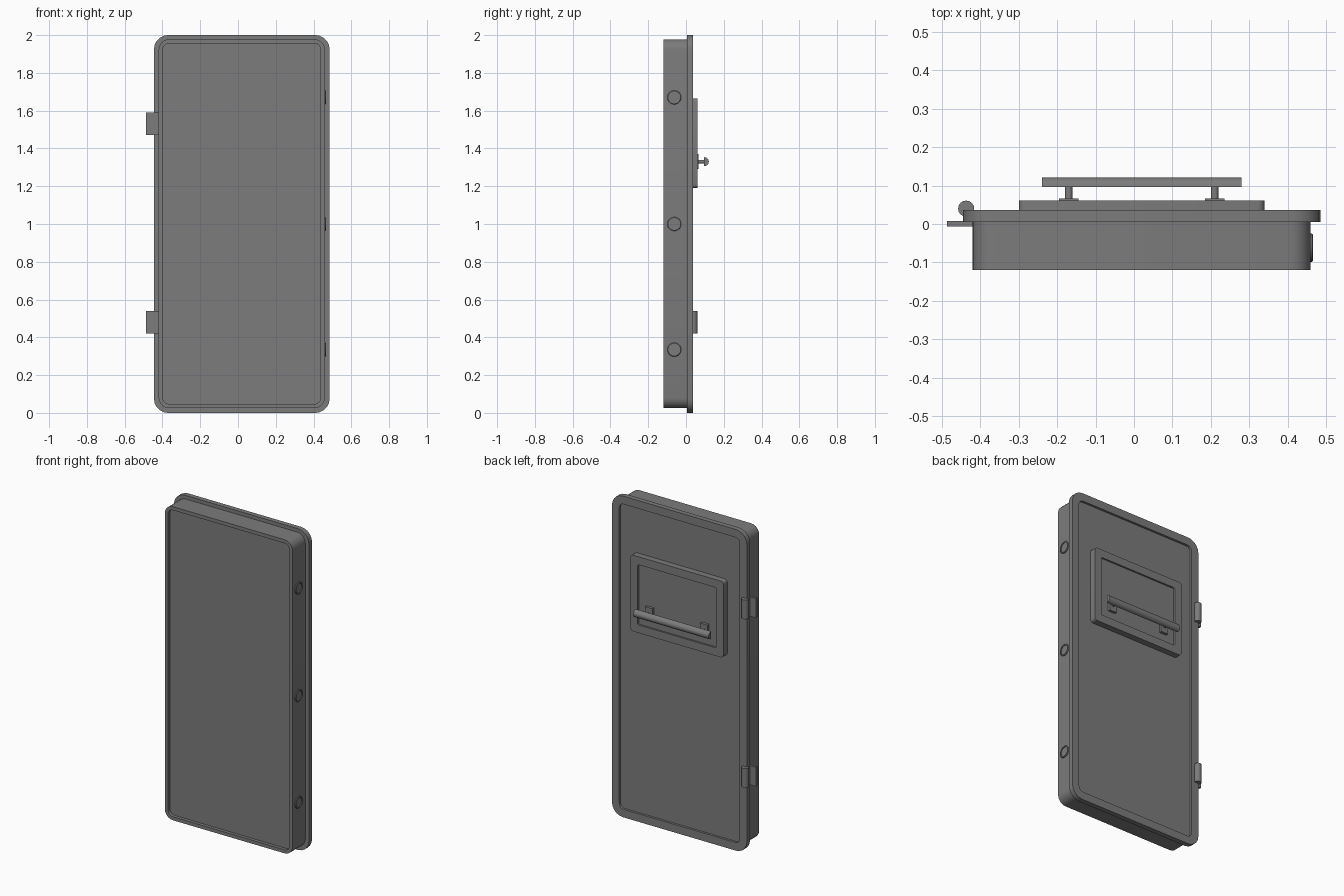
import bpy, bmesh, math
from mathutils import Vector

cube = bpy.data.objects.get("Cube")
if cube:
    bpy.data.objects.remove(cube, do_unlink=True)

steel = bpy.data.materials.new("dark grey steel")
steel.use_nodes = True
colour = (0.2, 0.2, 0.2, 1)
steel.diffuse_color = colour
steel.node_tree.nodes["Principled BSDF"].inputs["Base Color"].default_value = colour


def loft(name, loops):
    """Skin a row of matching point loops and cap both ends."""
    bm = bmesh.new()
    rings = [[bm.verts.new(p) for p in loop] for loop in loops]
    n = len(rings[0])
    for a, b in zip(rings, rings[1:]):
        for i in range(n):
            j = (i + 1) % n
            bm.faces.new((a[i], a[j], b[j], b[i]))
    bm.faces.new(rings[0][::-1])
    bm.faces.new(rings[-1])
    bmesh.ops.recalc_face_normals(bm, faces=bm.faces)
    mesh = bpy.data.meshes.new(name)
    bm.to_mesh(mesh)
    bm.free()
    mesh.materials.append(steel)
    obj = bpy.data.objects.new(name, mesh)
    bpy.context.collection.objects.link(obj)
    bpy.ops.object.select_all(action="DESELECT")
    obj.select_set(True)
    bpy.context.view_layer.objects.active = obj
    bpy.ops.object.shade_smooth_by_angle(angle=math.radians(31))
    return obj


def rounded_panel(name, x0, x1, z0, z1, radius, steps, segments=5):
    """Upright rounded panel; each step is (inset, y)."""
    loops = []
    for inset, y in steps:
        r = max(radius - inset, radius * 0.4)
        left, right = x0 + inset + r, x1 - inset - r
        low, high = z0 + inset + r, z1 - inset - r
        loop = []
        corners = [(right, high), (left, high), (left, low), (right, low)]
        for k, (cx, cz) in enumerate(corners):
            for s in range(segments + 1):
                a = math.pi / 2 * (k + s / segments)
                loop.append((cx + r * math.cos(a), y, cz + r * math.sin(a)))
        loops.append(loop)
    return loft(name, loops)


def turned(name, centre, axis, steps, sides=16):
    """Round part; each step is (radius, distance along axis)."""
    turn = Vector((0, 0, 1)).rotation_difference(Vector(axis))
    loops = []
    for r, d in steps:
        angles = [2 * math.pi * i / sides for i in range(sides)]
        loops.append([Vector(centre) + turn @ Vector((r * math.cos(a), r * math.sin(a), d))
                      for a in angles])
    return loft(name, loops)


def box(name, x0, x1, y0, y1, z0, z1):
    return loft(name, [[(x0, y, z0), (x1, y, z0), (x1, y, z1), (x0, y, z1)] for y in (y0, y1)])


# Door body with a recessed front, and the wider flange behind it
rounded_panel("door_body", -0.42, 0.46, 0.025, 1.978, 0.055,
              [(0.022, -0.1), (0.022, -0.12), (0, -0.12), (0, 0.006)])
rounded_panel("door_flange", -0.445, 0.485, 0, 2, 0.075,
              [(0, 0.005), (0, 0.036), (0.05, 0.036), (0.05, 0.022)])

# Raised window frame with a sunken pane
rounded_panel("window_frame", -0.3, 0.34, 1.19, 1.665, 0.018,
              [(0, 0.015), (0, 0.061), (0.05, 0.061), (0.05, 0.05)], 3)

# Handle: half-round bar on two posts
HANDLE_Z = 1.33
arc = [math.pi * i / 8 - math.pi / 2 for i in range(9)]
loft("handle_bar", [[(x, 0.096 + 0.025 * math.cos(a), HANDLE_Z + 0.024 * math.sin(a)) for a in arc]
                    for x in (-0.24, 0.28)])
for side, x in (("right", -0.17), ("left", 0.21)):
    box(side + "_handle_plate", x - 0.025, x + 0.025, 0.045, 0.067, HANDLE_Z - 0.04, HANDLE_Z + 0.04)
    turned(side + "_handle_post", (x, 0.06, HANDLE_Z), (0, 1, 0), [(0.01, 0), (0.01, 0.04)])

# Hinges: leaf plate and barrel
for place, z in (("lower", 0.42), ("upper", 1.47)):
    box(place + "_hinge_leaf", -0.487, -0.42, -0.006, 0.008, z, z + 0.12)
    turned(place + "_hinge_barrel", (-0.437, 0.04, z), (0, 0, 1), [(0.021, 0), (0.021, 0.12)])

# Round lock sockets on the closing edge
for place, z in (("lower", 0.335), ("middle", 1.0), ("upper", 1.67)):
    turned(place + "_lock_socket", (0.46, -0.062, z), (1, 0, 0),
           [(0.037, -0.005), (0.037, 0.003), (0.034, 0.006), (0.029, 0.006), (0.029, 0.001)], 20)
